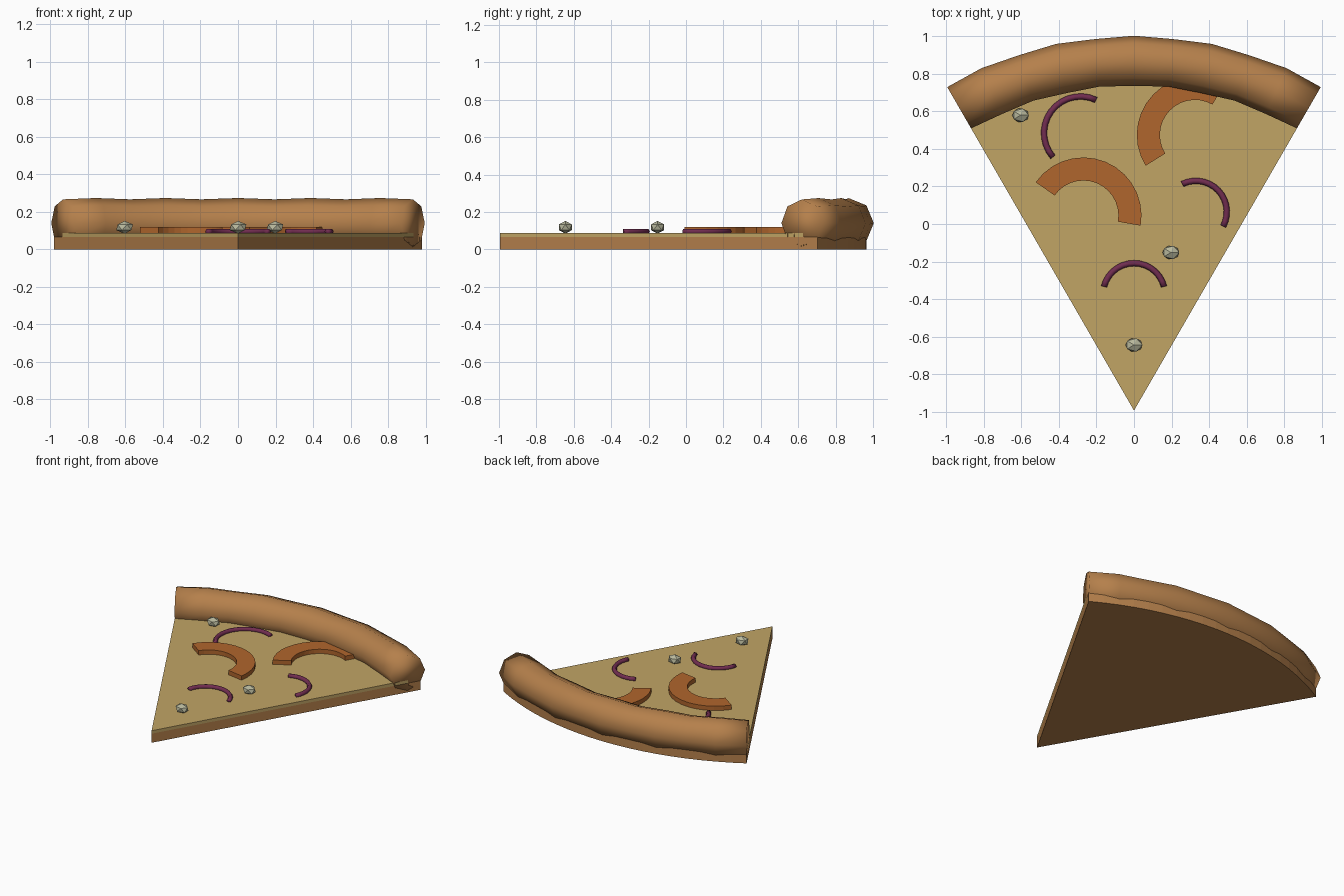
import bpy, bmesh, math
from mathutils import Vector

if "Cube" in bpy.data.objects:
    bpy.data.objects.remove(bpy.data.objects["Cube"])

APEX_Y = -0.995
HALF = math.radians(30)


def material(name, rgb):
    m = bpy.data.materials.new(name)
    m.diffuse_color = (*rgb, 1)
    m.use_nodes = True
    m.node_tree.nodes["Principled BSDF"].inputs["Base Color"].default_value = m.diffuse_color
    return m


CRUST = material("baked crust", (0.462, 0.216, 0.071))
CHEESE = material("melted cheese", (0.535, 0.375, 0.130))
PEPPER = material("orange pepper", (0.434, 0.133, 0.026))
ONION = material("red onion", (0.165, 0.026, 0.080))
GARLIC = material("pale crumb", (0.480, 0.480, 0.335))


def finish(name, bm, mat, smooth=False):
    bmesh.ops.recalc_face_normals(bm, faces=bm.faces)
    me = bpy.data.meshes.new(name)
    bm.to_mesh(me)
    bm.free()
    me.materials.append(mat)
    for p in me.polygons:
        p.use_smooth = smooth
    ob = bpy.data.objects.new(name, me)
    bpy.context.collection.objects.link(ob)
    return ob


def polar(cx, cy, r, a):
    return cx + r * math.cos(a), cy + r * math.sin(a)


def prism(name, outline, z0, z1, mat):
    """Extrude a flat outline from z0 to z1."""
    bm = bmesh.new()
    face = bm.faces.new([bm.verts.new((x, y, z0)) for x, y in outline])
    ext = bmesh.ops.extrude_face_region(bm, geom=[face])
    for g in ext["geom"]:
        if isinstance(g, bmesh.types.BMVert):
            g.co.z = z1
    return finish(name, bm, mat)


def arc_tube(name, cx, cy, z, radius, a0, a1, steps, sides, thick, mat):
    """Capped tube along an arc; thick(i) gives the tube radius at step i."""
    bm = bmesh.new()
    rings = []
    for i in range(steps + 1):
        a = a0 + (a1 - a0) * i / steps
        ring = []
        for j in range(sides):
            t = 2 * math.pi * j / sides
            x, y = polar(cx, cy, radius + thick(i) * math.cos(t), a)
            ring.append(bm.verts.new((x, y, z + thick(i) * math.sin(t))))
        rings.append(ring)
    for r0, r1 in zip(rings, rings[1:]):
        for j in range(sides):
            k = (j + 1) % sides
            bm.faces.new((r0[j], r0[k], r1[k], r1[j]))
    bm.faces.new(rings[0])
    bm.faces.new(rings[-1])
    return finish(name, bm, mat, smooth=True)


def wedge(radius, steps):
    pts = [(0, APEX_Y)]
    for i in range(steps + 1):
        a = math.pi / 2 - HALF + 2 * HALF * i / steps
        pts.append(polar(0, APEX_Y, radius, a))
    return pts


# Dough base and cheese layer
prism("dough_base", wedge(1.96, 20), 0.0, 0.066, CRUST)
prism("cheese_layer", wedge(1.87, 20), 0.066, 0.088, CHEESE)

# Puffy rim, slightly lumpy along its length
arc_tube("crust_rim", 0, APEX_Y, 0.14, 1.865,
         math.pi / 2 - HALF, math.pi / 2 + HALF, 10, 8,
         lambda i: 0.134 if i % 2 else 0.127, CRUST)

# Flat curved pepper slices: centre x, centre y, start and end angle
for n, (cx, cy, d0, d1) in enumerate([(-0.27, 0.045, -10, 145),
                                      (0.325, 0.475, 60, 212)]):
    angles = [math.radians(d0 + (d1 - d0) * i / 14) for i in range(15)]
    outline = [polar(cx, cy, 0.31, a) for a in angles]
    outline += [polar(cx, cy, 0.187, a) for a in reversed(angles)]
    prism(f"pepper_slice_{n + 1}", outline, 0.08, 0.12, PEPPER)

# Thin onion arcs: centre x, centre y, radius, start and end angle
for n, (cx, cy, r, d0, d1) in enumerate([(0, -0.374, 0.165, 14, 166),
                                         (0.33, 0.065, 0.165, -28, 116),
                                         (-0.285, 0.485, 0.195, 65, 221)]):
    arc_tube(f"onion_arc_{n + 1}", cx, cy, 0.095, r,
             math.radians(d0), math.radians(d1), 14, 6, lambda i: 0.016, ONION)

# Faceted crumbs
for n, (x, y) in enumerate([(-0.605, 0.58), (0, -0.645), (0.197, -0.152)]):
    bm = bmesh.new()
    bmesh.ops.create_icosphere(bm, subdivisions=1, radius=1)
    for v in bm.verts:
        v.co = Vector((x + v.co.x * 0.05, y + v.co.y * 0.041, 0.118 + v.co.z * 0.034))
    finish(f"crumb_{n + 1}", bm, GARLIC)
